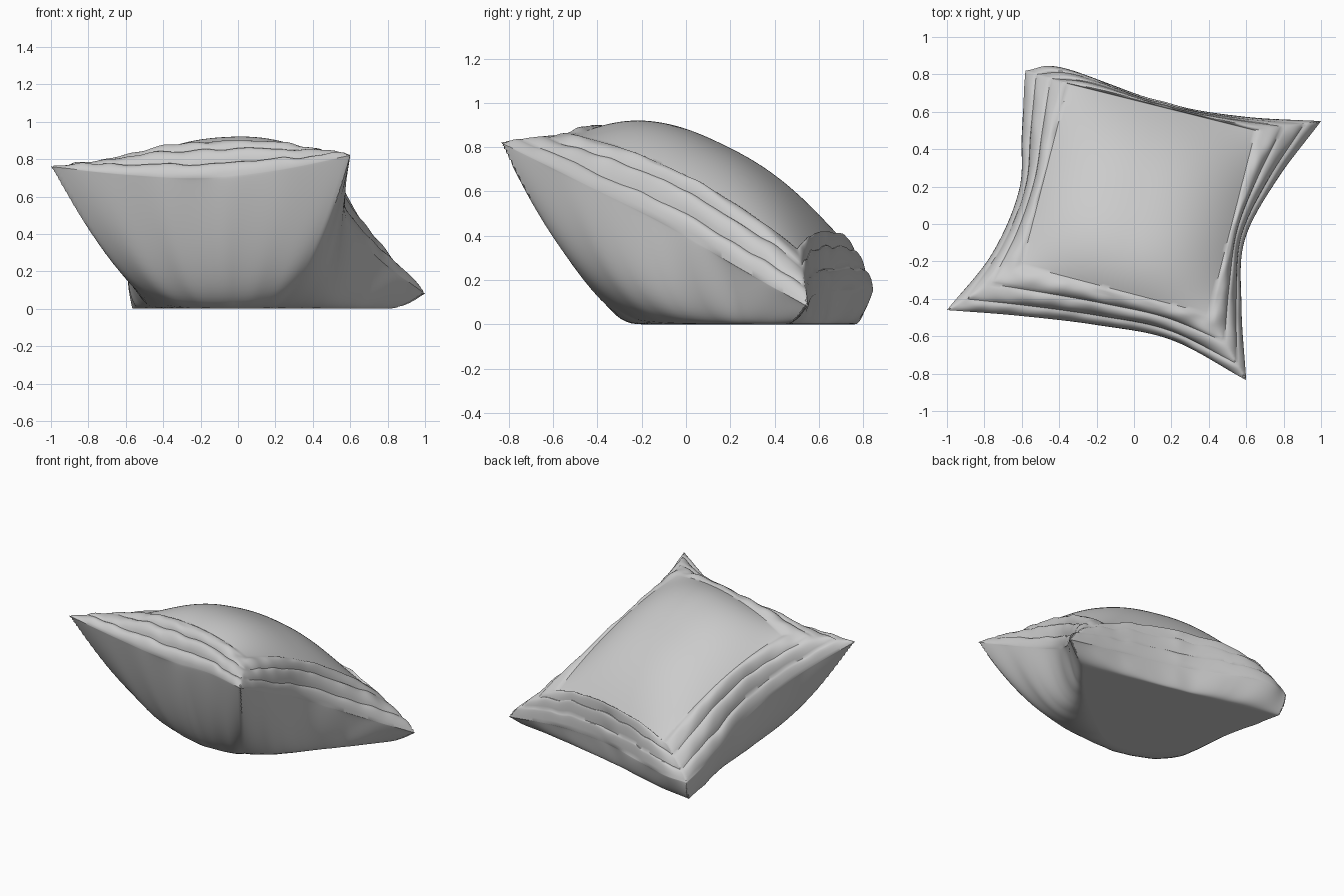
import bpy, bmesh, math
from mathutils import Vector, noise

if "Cube" in bpy.data.objects:
    bpy.data.objects.remove(bpy.data.objects["Cube"])

N = 120          # grid cells per side of each fabric sheet
INNER = 0.6      # share of the grid used by the flat inner panel

# Seam outline: four edges, each from corner to corner (front, right, back, left)
SEAM = [
    [(-1, -.46, .76), (-.62, -.49, .72), (-.2, -.54, .70), (.2, -.62, .74), (.6, -.835, .82)],
    [(.6, -.835, .82), (.575, -.45, .63), (.59, -.09, .45), (.76, .23, .26), (1, .55, .08)],
    [(1, .55, .08), (.58, .575, .13), (.15, .65, .15), (-.38, .835, .16), (-.58, .82, .14)],
    [(-.58, .82, .14), (-.6, .48, .25), (-.615, .18, .38), (-.76, -.16, .57), (-1, -.46, .76)],
]
# Corners of the raised top panel and of the resting face on the floor
PANEL = [(-.60, -.22, .79), (.40, -.48, .85), (.65, .50, .34), (-.35, .75, .34)]
FLOOR = [(-.30, -.05, 0), (.16, -.14, 0), (.80, .45, 0), (-.56, .76, 0)]


def spline(pts, s):
    """Point on a smooth curve through pts, s from 0 to 1."""
    p = [Vector(q) for q in pts]
    p = [2 * p[0] - p[1]] + p + [2 * p[-1] - p[-2]]
    x = s * (len(pts) - 1)
    i = min(int(x), len(pts) - 2)
    t = x - i
    a, b, c, d = p[i:i + 4]
    return .5 * (2 * b + (c - a) * t + (2 * a - 5 * b + 4 * c - d) * t * t
                 + (3 * b - a - 3 * c + d) * t ** 3)


def seam(u, v):
    """Seam point for a place on the border of the unit square."""
    if v <= -1 + 1e-6:
        return spline(SEAM[0], (u + 1) / 2)
    if u >= 1 - 1e-6:
        return spline(SEAM[1], (v + 1) / 2)
    if v >= 1 - 1e-6:
        return spline(SEAM[2], (1 - u) / 2)
    return spline(SEAM[3], (1 - v) / 2)


def quad(c, u, v):
    a, b, d, e = [Vector(q) for q in c]
    s, t = (u + 1) / 2, (v + 1) / 2
    return a.lerp(b, s).lerp(e.lerp(d, s), t)


def panel(u, v):
    p = quad(PANEL, u, v)
    p.z += .17 * (1 - abs(u) ** 2.5) * (1 - abs(v) ** 2.5) + .07 * (1 - (u * v) ** 2)
    return p


def floor(u, v):
    p = quad(FLOOR, u, v)
    p.y -= .10 * (1 - u * u) * (1 - v) / 2
    p.x += .05 * (1 - v * v) * (1 + u) / 2
    return p


def top(u, v):
    m = max(abs(u), abs(v))
    if m <= INNER + 1e-6:
        return panel(u / INNER, v / INNER)
    # puffed hem bands between the panel and the seam
    eu, ev = u / m, v / m
    t = min(1, (m - INNER) / (1 - INNER))
    a, s = panel(eu, ev), seam(eu, ev)
    corner = min(abs(eu), abs(ev)) ** 3
    p = a.lerp(s, t)
    p.z = s.z + (a.z - s.z) * (1 - t ** (1.7 - .4 * corner))
    lo, hi = next(b for b in ((0, 10 / 24), (10 / 24, 18 / 24), (18 / 24, 1.01)) if t < b[1])
    puff = max(0, math.sin(math.pi * min(1, (t - lo) / (min(hi, 1) - lo)))) ** .7
    out = s - a
    out.z = 0
    wob = noise.noise(Vector((p.x * 9, p.y * 9, t * 2)))
    fade = min(1, (1 - t) * 6) * min(1, t * 8)
    p += (out.normalized() * .010 + Vector((0, 0, .018))) * puff * (1 - .6 * corner)
    p.z += .014 * wob * fade
    return p


def bottom(u, v):
    m = max(abs(u), abs(v))
    if m <= INNER + 1e-6:
        return floor(u / INNER, v / INNER)
    # rounded belly from the floor up to the seam
    eu, ev = u / m, v / m
    t = min(1, (m - INNER) / (1 - INNER))
    f = math.sin(t * math.pi / 2)
    a, s = floor(eu, ev), seam(eu, ev)
    corner = min(abs(eu), abs(ev)) ** 2
    p = a.lerp(s, f)
    blunt = eu < 0 < ev
    p.z = s.z * f ** (2.5 + (.3 if blunt else -.75) * corner)
    # soft gathers under the seam
    w = noise.noise(Vector((s.x * 5, s.y * 5, s.z * 5 + t)))
    out = (s - a)
    out.z = 0
    p += out.normalized() * .015 * w * math.sin(math.pi * t)
    return p


# Pillow cover: two sheets joined at the seam
bm = bmesh.new()
for sheet in (top, bottom):
    g = [[bm.verts.new(sheet(2 * i / N - 1, 2 * j / N - 1)) for j in range(N + 1)] for i in range(N + 1)]
    for i in range(N):
        for j in range(N):
            q = (g[i][j], g[i + 1][j], g[i + 1][j + 1], g[i][j + 1])
            bm.faces.new(q if sheet is top else q[::-1])
bmesh.ops.remove_doubles(bm, verts=bm.verts, dist=.0004)
bmesh.ops.recalc_face_normals(bm, faces=bm.faces)
mesh = bpy.data.meshes.new("pillow")
bm.to_mesh(mesh)
bm.free()
pillow = bpy.data.objects.new("pillow", mesh)
bpy.context.collection.objects.link(pillow)

mat = bpy.data.materials.new("light grey fabric")
mat.diffuse_color = (.6, .6, .6, 1)
mat.use_nodes = True
mat.node_tree.nodes["Principled BSDF"].inputs["Base Color"].default_value = mat.diffuse_color
mesh.materials.append(mat)

bpy.context.view_layer.objects.active = pillow
pillow.select_set(True)
bpy.ops.object.shade_smooth_by_angle(angle=math.radians(40))
